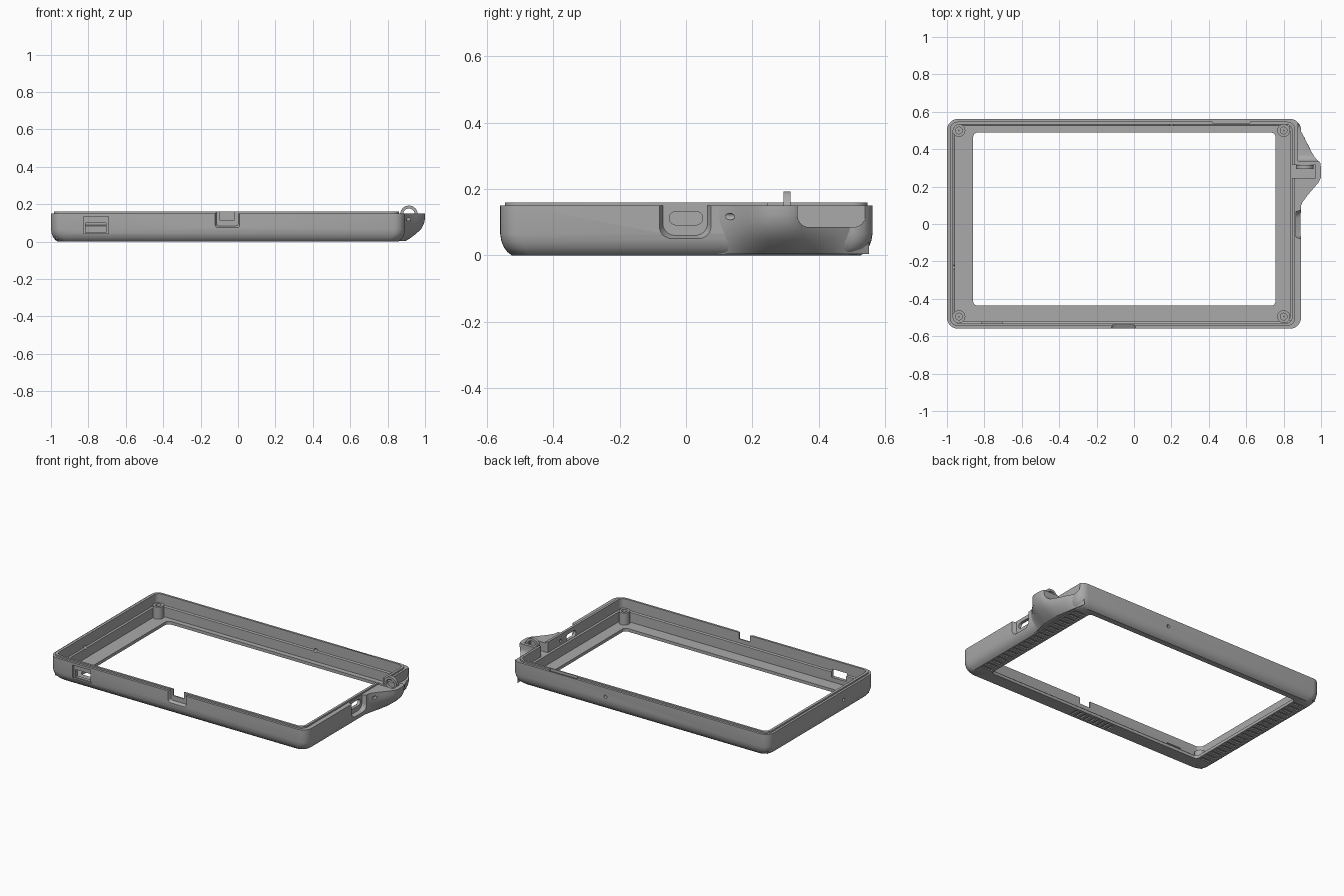
import bpy, bmesh, math
from mathutils import Vector, Matrix

cube = bpy.data.objects.get("Cube")
if cube:
    bpy.data.objects.remove(cube, do_unlink=True)

GREY = (0.4, 0.4, 0.4, 1)
mat = bpy.data.materials.new("mid grey plastic")
mat.use_nodes = True
mat.diffuse_color = GREY
mat.node_tree.nodes["Principled BSDF"].inputs["Base Color"].default_value = GREY


def to_object(name, bm):
    bmesh.ops.recalc_face_normals(bm, faces=bm.faces)
    mesh = bpy.data.meshes.new(name)
    bm.to_mesh(mesh)
    bm.free()
    mesh.materials.append(mat)
    obj = bpy.data.objects.new(name, mesh)
    bpy.context.collection.objects.link(obj)
    return obj


def loft(bm, loops, close=False):
    """Bridge equal-length point loops; close joins last to first, else caps the ends."""
    rings = [[bm.verts.new(p) for p in loop] for loop in loops]
    pairs = list(zip(rings, rings[1:]))
    if close:
        pairs.append((rings[-1], rings[0]))
    else:
        bm.faces.new(rings[0])
        bm.faces.new(rings[-1])
    n = len(rings[0])
    for a, b in pairs:
        for i in range(n):
            j = (i + 1) % n
            bm.faces.new((a[i], a[j], b[j], b[i]))


def rounded_rect(x0, x1, y0, y1, r, z, steps=7):
    corners = ((x1 - r, y1 - r), (x0 + r, y1 - r), (x0 + r, y0 + r), (x1 - r, y0 + r))
    pts = []
    for k, (cx, cy) in enumerate(corners):
        for s in range(steps + 1):
            a = math.pi / 2 * (k + s / steps)
            pts.append((cx + r * math.cos(a), cy + r * math.sin(a), z))
    return pts


def add_box(bm, lo, hi, axis=0, bevel=0, flare=1, end=1):
    """Box with edges along one axis rounded, optionally widened at one end."""
    lo, hi = Vector(lo), Vector(hi)
    mid, size = (lo + hi) / 2, hi - lo
    verts = bmesh.ops.create_cube(bm, size=1)["verts"]
    for v in verts:
        k = flare if v.co[axis] * end > 0 else 1
        keep = v.co[axis]
        v.co *= k
        v.co[axis] = keep
        v.co = Vector(v.co[i] * size[i] + mid[i] for i in range(3))
    if bevel:
        edges = {e for v in verts for e in v.link_edges
                 if abs((e.verts[0].co - e.verts[1].co)[axis]) > size[axis] * 0.9}
        bmesh.ops.bevel(bm, geom=list(edges), offset=bevel, segments=6,
                        profile=0.5, affect='EDGES')


def box_cutter(*args, **kw):
    bm = bmesh.new()
    add_box(bm, *args, **kw)
    return to_object("cutter", bm)


def tube_cutter(center, radius, length, axis):
    bm = bmesh.new()
    turn = Matrix.Rotation(math.pi / 2, 4, 'Y' if axis == 0 else 'X')
    if axis == 2:
        turn = Matrix()
    bmesh.ops.create_cone(bm, cap_ends=True, segments=24, radius1=radius, radius2=radius,
                          depth=length, matrix=Matrix.Translation(center) @ turn)
    return to_object("cutter", bm)


def carve(obj, cutters):
    for c in cutters:
        mod = obj.modifiers.new("cut", 'BOOLEAN')
        mod.operation = 'DIFFERENCE'
        mod.solver = 'EXACT'
        mod.object = c
        bpy.context.view_layer.update()
        result = bpy.data.meshes.new_from_object(
            obj.evaluated_get(bpy.context.evaluated_depsgraph_get()))
        obj.modifiers.clear()
        obj.data = result


# Case frame: one closed section swept through rounded rectangles
def outer(inset, z):
    return rounded_rect(-1 + inset, 0.893 - inset, -0.56 + inset, 0.562 - inset, 0.06, z)


window = (-0.86, 0.757, -0.437, 0.489, 0.025)
rim = (-0.985, 0.862, -0.545, 0.547, 0.045)
lip = (-0.967, 0.846, -0.531, 0.533, 0.035)
cavity = (-0.957, 0.836, -0.521, 0.523, 0.03)
bm = bmesh.new()
loft(bm, [rounded_rect(*window, 0), outer(0.035, 0), outer(0.022, 0.01),
          outer(0.012, 0.023), outer(0.004, 0.042), outer(0, 0.065), outer(0, 0.15),
          rounded_rect(*rim, 0.15), rounded_rect(*rim, 0.16), rounded_rect(*lip, 0.16),
          rounded_rect(*lip, 0.09), rounded_rect(*cavity, 0.085),
          rounded_rect(*cavity, 0.02), rounded_rect(*window, 0.02)], close=True)
frame = to_object("case_frame", bm)

# Side bulge for the strap anchor, narrowing towards the base
outline = [(0.855, 0.552), (0.90, 0.49), (0.928, 0.44), (0.955, 0.39), (0.98, 0.35),
           (0.996, 0.325), (1.0, 0.30), (1.0, 0.25), (0.985, 0.22), (0.955, 0.185),
           (0.925, 0.15), (0.90, 0.115), (0.88, 0.07), (0.855, 0.05)]
levels = [(0.004, 0.3), (0.02, 0.48), (0.045, 0.7), (0.07, 0.87), (0.1, 0.97),
          (0.125, 1), (0.15, 1)]
bm = bmesh.new()
loft(bm, [[(0.852 + (x - 0.852) * f, y, z) for x, y in outline] for z, f in levels])
bulge = to_object("strap_bulge", bm)

# Ribbed grip grooves on the underside
bm = bmesh.new()
for i in range(19):
    y = -0.42 + i * 0.048
    add_box(bm, (-0.95, y, -0.02), (-0.875, y + 0.02, 0.008))
    add_box(bm, (0.772, y, -0.02), (0.845, y + 0.02, 0.008))
for i in range(9):
    x = -0.22 + i * 0.035
    add_box(bm, (x, -0.515, -0.02), (x + 0.015, -0.455, 0.008))
grooves = to_object("cutter", bm)

# Cuts shared by the frame and the bulge
shared = [
    box_cutter((0.876, 0.336, 0.085), (1.1, 0.54, 0.3), axis=0, bevel=0.035),
    box_cutter((0.82, 0.245, 0.09), (0.97, 0.315, 0.3)),
    tube_cutter((0.912, 0.2, 0.117), 0.01, 0.2, 1),
    box_cutter((0.866, -0.07, 0.06), (0.92, 0.065, 0.20), axis=0, bevel=0.035, flare=1.3),
]
openings = [
    grooves,
    # Charging port and its small side hole
    box_cutter((0.8, -0.05, 0.092), (0.95, 0.05, 0.132), axis=0, bevel=0.019),
    tube_cutter((0.87, 0.11, 0.118), 0.01, 0.2, 0),
    # Front slot: shallow recess, then a through opening
    box_cutter((-0.826, -0.6, 0.043), (-0.693, -0.543, 0.134)),
    box_cutter((-0.815, -0.6, 0.05), (-0.705, -0.5, 0.1)),
    # Front notch with a flared approach
    box_cutter((-0.115, -0.575, 0.085), (0.002, -0.54, 0.25), axis=1, bevel=0.012,
               flare=1.2, end=-1),
    box_cutter((-0.1, -0.6, 0.117), (-0.02, -0.5, 0.25)),
    # Rear rim pocket and the small pin holes
    box_cutter((0.42, 0.54, 0.142), (0.62, 0.555, 0.2)),
    tube_cutter((0.2, 0.55, 0.09), 0.011, 0.2, 1),
    tube_cutter((-0.98, -0.23, 0.09), 0.011, 0.2, 0),
]
carve(frame, shared + openings)
carve(bulge, shared)

# Strap ring standing in the anchor pocket
bm = bmesh.new()
circle = [2 * math.pi * i / 40 for i in range(40)]
section = [(0.047, 0.294), (0.047, 0.315), (0.031, 0.315), (0.031, 0.294)]
loft(bm, [[(0.914 + r * math.cos(a), y, 0.146 + r * math.sin(a)) for a in circle]
          for r, y in section], close=True)
ring = to_object("strap_ring", bm)

# Hollow screw posts in the four corners
posts = []
for side, x in (("left", 0.80), ("right", -0.936)):
    for end, y in (("back", 0.50), ("front", -0.495)):
        bm = bmesh.new()
        profile = [(0.034, 0.015), (0.034, 0.1), (0.018, 0.1), (0.018, 0.03), (0.002, 0.03),
                   (0.002, 0.015)]
        loft(bm, [[(x + r * math.cos(a), y + r * math.sin(a), z) for a in circle]
                  for r, z in profile], close=True)
        sx, sy = (1 if x > 0 else -1), (1 if y > 0 else -1)
        posts.append(to_object(f"screw_post_{end}_{side}", bm))
        # Corner web joining the post to the walls
        bm = bmesh.new()
        xs, ys = sorted((x + sx * 0.022, x + sx * 0.04)), sorted((y + sy * 0.02, y + sy * 0.035))
        add_box(bm, (xs[0], ys[0], 0.015), (xs[1], ys[1], 0.098))
        to_object(f"post_web_{end}_{side}", bm)

for c in shared + openings:
    bpy.data.objects.remove(c, do_unlink=True)

# Smooth shading with crisp edges
bpy.ops.object.select_all(action='DESELECT')
for obj in [frame, bulge, ring] + posts:
    obj.select_set(True)
bpy.context.view_layer.objects.active = frame
bpy.ops.object.shade_smooth_by_angle(angle=math.radians(30))
